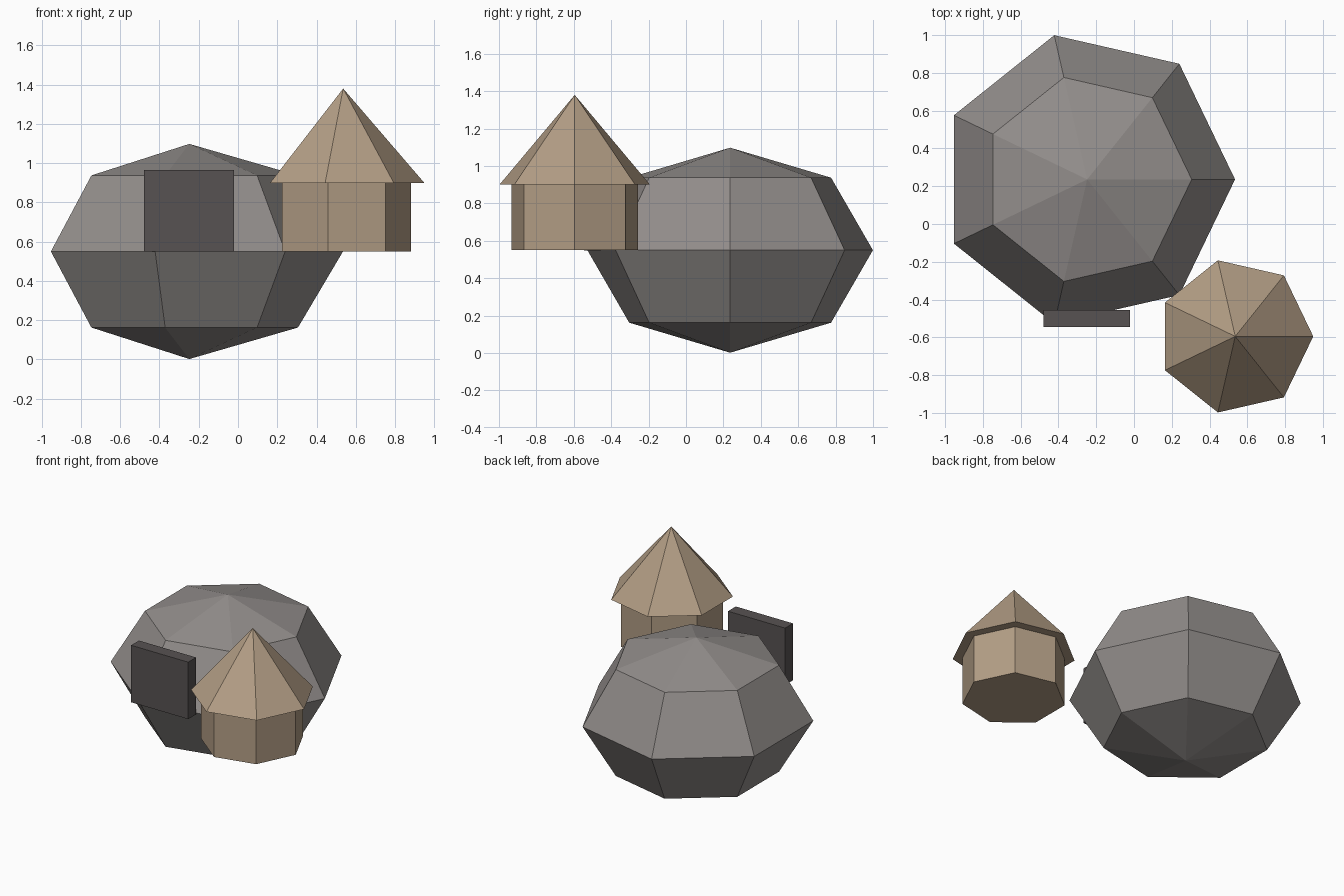
import bpy
import math

if "Cube" in bpy.data.objects:
    bpy.data.objects.remove(bpy.data.objects["Cube"])


def material(name, color):
    m = bpy.data.materials.new(name)
    m.diffuse_color = (*color, 1)
    m.use_nodes = True
    m.node_tree.nodes["Principled BSDF"].inputs["Base Color"].default_value = m.diffuse_color
    return m


def finish(name, mat):
    ob = bpy.context.object
    ob.name = name
    ob.data.materials.append(mat)
    return ob


stone = material("warm grey stone", (0.29, 0.27, 0.26))
dark = material("dark grey door", (0.095, 0.085, 0.084))
tan = material("tan wood", (0.45, 0.34, 0.235))

SIDES = 7
HUT = (0.536, -0.595)
# primitives start with a corner on the y axis, so turn it to +x
TURN = (0, 0, -math.pi / 2)

# Boulder: low-poly squashed sphere
bpy.ops.mesh.primitive_uv_sphere_add(
    segments=SIDES, ring_count=4, radius=1, location=(-0.248, 0.236, 0.55), rotation=TURN)
boulder = finish("boulder", stone)
boulder.scale = (0.783, 0.783, 0.548)

# Door slab on the boulder front
bpy.ops.mesh.primitive_cube_add(size=1, location=(-0.25, -0.5, 0.757))
door = finish("door_slab", dark)
door.scale = (0.46, 0.09, 0.415)

# Hut wall
bpy.ops.mesh.primitive_cylinder_add(
    vertices=SIDES, radius=0.346, depth=0.35, location=(*HUT, 0.725), rotation=TURN)
finish("hut_wall", tan)

# Pointed hut roof with overhanging eaves
bpy.ops.mesh.primitive_cone_add(
    vertices=SIDES, radius1=0.413, radius2=0, depth=0.48, location=(*HUT, 1.14), rotation=TURN)
finish("hut_roof", tan)
